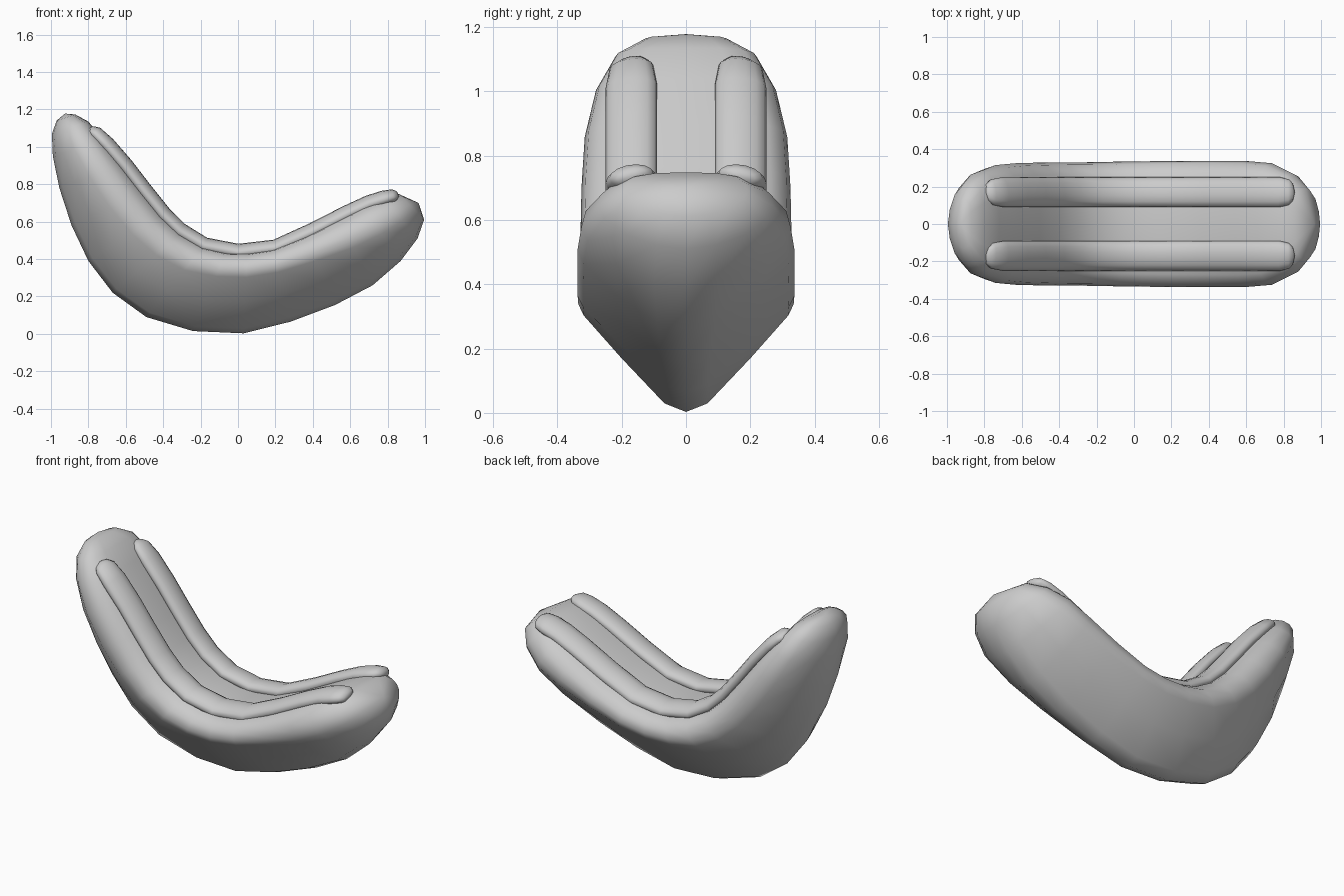
import bpy, bmesh, math
from mathutils import Vector

if "Cube" in bpy.data.objects:
    bpy.data.objects.remove(bpy.data.objects["Cube"])


def loft(name, rings, start, end):
    """Skin closed rings and close both ends with a pole point."""
    bm = bmesh.new()
    vs = [[bm.verts.new(p) for p in r] for r in rings]
    n = len(vs[0])
    for a, b in zip(vs, vs[1:]):
        for i in range(n):
            j = (i + 1) % n
            bm.faces.new((a[i], a[j], b[j], b[i]))
    for ring, p in ((vs[0], start), (vs[-1], end)):
        pole = bm.verts.new(p)
        for i in range(n):
            bm.faces.new((ring[i], ring[(i + 1) % n], pole))
    bmesh.ops.recalc_face_normals(bm, faces=bm.faces)
    me = bpy.data.meshes.new(name)
    bm.to_mesh(me)
    bm.free()
    for f in me.polygons:
        f.use_smooth = True
    ob = bpy.data.objects.new(name, me)
    bpy.context.collection.objects.link(ob)
    return ob


# Body stations: outer x, z, inner x, z, half width, keel sharpness
stations = [
    (-.97, 1.14, -.87, 1.173, .13, 0),
    (-.995, 1.07, -.80, 1.135, .22, 0),
    (-.99, .95, -.72, 1.04, .28, .1),
    (-.955, .78, -.61, .905, .315, .25),
    (-.89, .58, -.50, .765, .325, .45),
    (-.80, .39, -.40, .64, .328, .65),
    (-.67, .22, -.30, .545, .33, .8),
    (-.49, .09, -.18, .475, .33, .9),
    (-.24, .015, -.06, .446, .333, 1),
    (.03, .003, .05, .444, .335, 1),
    (.28, .065, .18, .462, .337, .95),
    (.52, .155, .36, .535, .338, .8),
    (.72, .26, .54, .628, .337, .55),
    (.87, .39, .66, .69, .325, .3),
    (.96, .51, .77, .735, .27, .1),
    (.995, .61, .86, .748, .19, 0),
]
# Half cross-sections (width, height fraction): keeled and rounded
keeled = [(0, 0), (.2, .06), (.6, .38), (.95, .68), (1, .76), (.96, .87), (.8, .95), (.5, .99), (0, 1)]
rounded = [(0, 0), (.35, .05), (.7, .18), (.94, .4), (1, .58), (.96, .76), (.82, .91), (.5, .985), (0, 1)]
rings = []
for ox, oz, ix, iz, w, k in stations:
    half = []
    for (wk, tk), (wr, tr) in zip(keeled, rounded):
        y = w * (wk * k + wr * (1 - k))
        t = tk * k + tr * (1 - k)
        half.append(Vector((ox + (ix - ox) * t, y, oz + (iz - oz) * t)))
    rings.append(half + [Vector((p.x, -p.y, p.z)) for p in half[-2:0:-1]])
loft("body", rings, (-.925, 0, 1.178), (.965, 0, .70))

# Two raised rails along the seat
path = [Vector((x, 0, z)) for x, z in [
    (-.785, 1.09), (-.76, 1.075), (-.70, 1.015), (-.60, .90), (-.50, .77), (-.40, .645), (-.31, .555),
    (-.18, .475), (0, .44), (.20, .463), (.40, .553), (.58, .645),
    (.70, .70), (.78, .725), (.83, .738), (.85, .738)]]
last = len(path) - 1
for side, label in ((1, "left"), (-1, "right")):
    rings = []
    for i, p in enumerate(path):
        d = (path[min(i + 1, last)] - path[max(i - 1, 0)]).normalized()
        nrm = Vector((-d.z, 0, d.x))
        s = {0: .55, 1: .85}.get(min(i, last - i), 1)
        ring = []
        for a in range(14):
            th = 2 * math.pi * a / 14
            y = .17 + .08 * s * math.cos(th)
            # tilt toward the outer edge so the rail follows the rounded seat
            h = .041 * s * math.sin(th) - .008 * math.cos(th)
            ring.append(p + nrm * h + Vector((0, side * y, 0)))
        rings.append(ring)
    off = Vector((0, side * .17, 0))
    loft(label + "_rail", rings, path[0] + off + Vector((-.012, 0, .012)),
         path[-1] + off + Vector((.01, 0, 0)))
